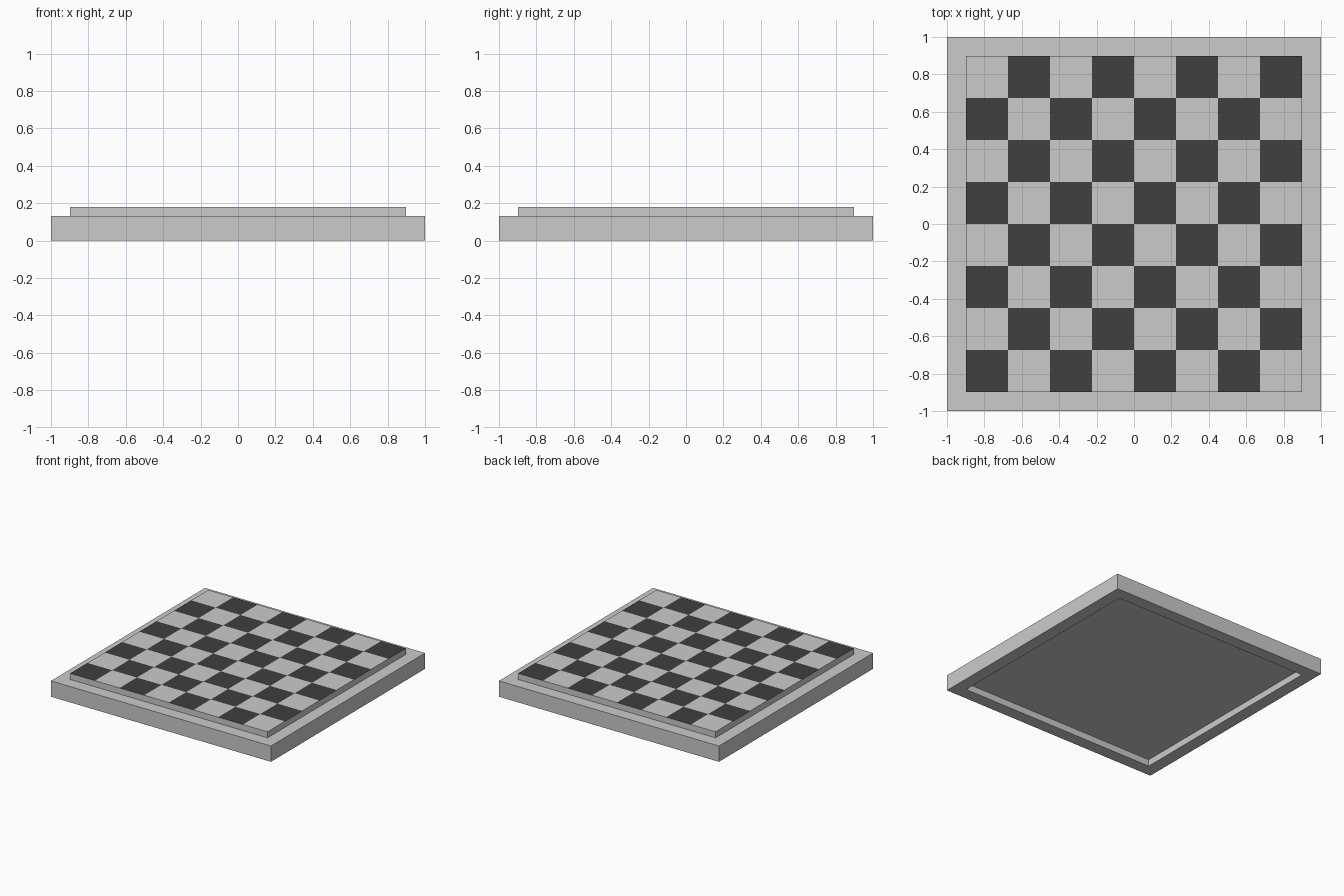
import bpy, bmesh

if "Cube" in bpy.data.objects:
    bpy.data.objects.remove(bpy.data.objects["Cube"])

INNER = 0.897          # half width of the playing field
FRAME_H = 0.13
BOARD_BOTTOM, BOARD_TOP = 0.055, 0.18


def material(name, v):
    m = bpy.data.materials.new(name)
    m.diffuse_color = (v, v, v, 1)
    m.use_nodes = True
    m.node_tree.nodes["Principled BSDF"].inputs["Base Color"].default_value = m.diffuse_color
    return m


def finish(bm, name, mats=()):
    me = bpy.data.meshes.new(name)
    bm.to_mesh(me)
    bm.free()
    for m in mats:
        me.materials.append(m)
    ob = bpy.data.objects.new(name, me)
    bpy.context.collection.objects.link(ob)
    return ob


# Outer frame: square ring, thickened downwards
bm = bmesh.new()
bmesh.ops.create_grid(bm, x_segments=1, y_segments=1, size=1)
bmesh.ops.translate(bm, verts=bm.verts, vec=(0, 0, FRAME_H))
centre = bm.faces[:]
bmesh.ops.inset_individual(bm, faces=centre, thickness=1 - INNER, use_even_offset=True)
middle = min(bm.faces, key=lambda f: f.calc_center_median().xy.length)
bmesh.ops.delete(bm, geom=[middle], context='FACES')
frame = finish(bm, "frame")
solid = frame.modifiers.new("thickness", 'SOLIDIFY')
solid.thickness = FRAME_H
solid.offset = -1

# Raised board: 8 x 8 grid on top, walls pulled down from its border
bm = bmesh.new()
bmesh.ops.create_grid(bm, x_segments=8, y_segments=8, size=INNER)
bmesh.ops.translate(bm, verts=bm.verts, vec=(0, 0, BOARD_TOP))
top = bm.faces[:]
border = [e for e in bm.edges if e.is_boundary]
new = bmesh.ops.extrude_edge_only(bm, edges=border)["geom"]
low = [g for g in new if isinstance(g, bmesh.types.BMVert)]
bmesh.ops.translate(bm, verts=low, vec=(0, 0, BOARD_BOTTOM - BOARD_TOP))
bmesh.ops.holes_fill(bm, edges=[e for e in bm.edges if e.is_boundary], sides=0)
bmesh.ops.recalc_face_normals(bm, faces=bm.faces)

# Alternate the squares, dark in the front left corner
step = INNER / 4
for f in bm.faces:
    c = f.calc_center_median()
    if c.z > BOARD_TOP - 0.001:
        col, row = int((c.x + INNER) / step), int((c.y + INNER) / step)
        f.material_index = 1 if (col + row) % 2 == 0 else 2
    else:
        f.material_index = 0
finish(bm, "board", [material("side_grey", 0.6),
                     material("dark_square", 0.05),
                     material("light_square", 0.7)])
